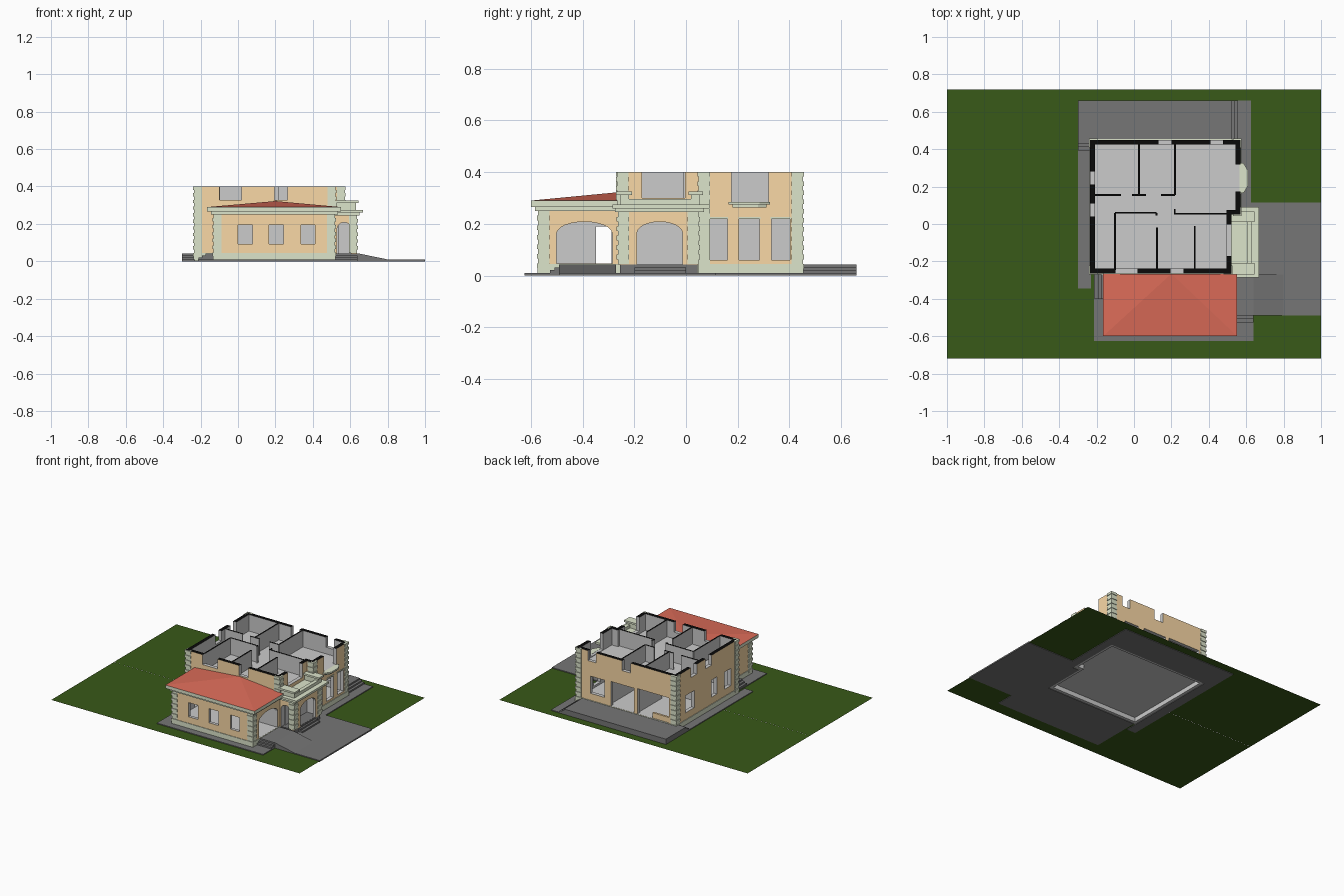
import bpy, bmesh, math
from mathutils import Vector

if "Cube" in bpy.data.objects:
    bpy.data.objects.remove(bpy.data.objects["Cube"])


def material(name, r, g, b):
    m = bpy.data.materials.new(name)
    m.diffuse_color = (r, g, b, 1)
    m.use_nodes = True
    m.node_tree.nodes["Principled BSDF"].inputs["Base Color"].default_value = m.diffuse_color
    return m


PLAIN = material("plain_grey", 1.0, 1.0, 0.98)
OCHRE = material("ochre_render", 0.95, 0.69, 0.38)
STONE = material("pale_stone", 0.72, 0.78, 0.6)
CUT = material("cut_black", 0.003, 0.003, 0.003)
PAVE = material("paving", 0.18, 0.18, 0.18)
GRASS = material("grass", 0.04, 0.1, 0.009)
TILE = material("roof_tile", 0.72, 0.15, 0.1)


def finish(bm, name, mats):
    bmesh.ops.recalc_face_normals(bm, faces=bm.faces[:])
    me = bpy.data.meshes.new(name)
    bm.to_mesh(me)
    bm.free()
    for m in mats:
        me.materials.append(m)
    ob = bpy.data.objects.new(name, me)
    bpy.context.collection.objects.link(ob)
    return ob


def add_prism(bm, lower, upper):
    """Closed prism between two matching loops of 3D points."""
    a = [bm.verts.new(p) for p in lower]
    b = [bm.verts.new(p) for p in upper]
    n = len(a)
    bm.faces.new(a[::-1])
    bm.faces.new(b)
    for i in range(n):
        j = (i + 1) % n
        bm.faces.new((a[i], a[j], b[j], b[i]))


def rect(x0, x1, y0, y1):
    return [(x0, y0), (x1, y0), (x1, y1), (x0, y1)]


def slab(bm, pts, z0, z1):
    add_prism(bm, [(x, y, z0) for x, y in pts], [(x, y, z1) for x, y in pts])


def boxes(name, items, mat, top=None):
    bm = bmesh.new()
    for x0, x1, y0, y1, z0, z1 in items:
        slab(bm, rect(x0, x1, y0, y1), z0, z1)
    bm.normal_update()
    if top:
        for f in bm.faces:
            f.material_index = int(f.normal.z > 0.5)
    return finish(bm, name, [mat, top] if top else [mat])


def inset(pts, t):
    """Inset an anticlockwise right-angled outline by t."""
    out = []
    for i, p in enumerate(pts):
        p, a, b = Vector(p), Vector(pts[i - 1]), Vector(pts[(i + 1) % len(pts)])
        d, e = (p - a).normalized(), (b - p).normalized()
        out.append(tuple(p + t * Vector((-d.y - e.y, d.x + e.x))))
    return out


def ring(name, outer, t, z0, z1, mats=(PLAIN, OCHRE, CUT)):
    """Wall ring: inside is slot 0, outside slot 1, top slot 2."""
    bm = bmesh.new()
    inner = inset(outer, t)
    o0, o1, i0, i1 = [[bm.verts.new((x, y, z)) for x, y in loop]
                      for loop, z in ((outer, z0), (outer, z1), (inner, z0), (inner, z1))]
    for k in range(len(outer)):
        j = (k + 1) % len(outer)
        for vs, m in (((o0[k], o0[j], o1[j], o1[k]), 1), ((i0[j], i0[k], i1[k], i1[j]), 0),
                      ((o1[k], o1[j], i1[j], i1[k]), 2), ((o0[j], o0[k], i0[k], i0[j]), 0)):
            bm.faces.new(vs).material_index = m
    return finish(bm, name, mats)


def cut(ob, openings):
    """Opening: axis crossed, depth range, span, height range, arch rise."""
    bm = bmesh.new()
    for axis, d0, d1, a0, a1, z0, z1, rise in openings:
        prof = [(a0, z0), (a1, z0)]
        n = 12 if rise else 1
        for i in range(n + 1):
            u = math.pi * i / n
            prof.append(((a0 + a1) / 2 + (a1 - a0) / 2 * math.cos(u), z1 - rise + rise * math.sin(u)))
        put = (lambda d: [(d, a, z) for a, z in prof]) if axis == 'x' else \
              (lambda d: [(a, d, z) for a, z in prof])
        add_prism(bm, put(d0), put(d1))
    c = finish(bm, ob.name + "_cutter", [PLAIN])
    c.hide_render = True
    c.hide_set(True)
    c.display_type = 'WIRE'
    mod = ob.modifiers.new("openings", 'BOOLEAN')
    mod.operation, mod.solver, mod.object = 'DIFFERENCE', 'EXACT', c


def quoins(name, corners):
    """Corner stones in courses, every second one set back; sx, sy point along the walls."""
    items = []
    for x, y, sx, sy, z0, z1 in corners:
        n = round((z1 - z0) / 0.018)
        h = (z1 - z0) / n
        for i in range(n):
            p = 0.006 if i % 2 else 0.0015
            ox, oy = x - sx * p, y - sy * p
            for px, py in ((x + sx * 0.042, y + sy * 0.008), (x + sx * 0.008, y + sy * 0.042)):
                items.append((*sorted((ox, px)), *sorted((oy, py)), z0 + i * h, z0 + (i + 1) * h))
    return boxes(name, items, STONE)


def steps(name, x0, x1, y0, y1, dx, dy, n=3, tread=0.018):
    items = []
    for i in range(n):
        g = tread * i
        items.append((x0 + min(dx, 0) * g, x1 + max(dx, 0) * g,
                      y0 + min(dy, 0) * g, y1 + max(dy, 0) * g, 0.002, 0.043 - 0.011 * i))
    return boxes(name, items, PAVE)


# Lawn (open under the house and paving) and paving around the house
bm = bmesh.new()
bm.faces.new([bm.verts.new((x, y, 0.004)) for x, y in
              [(-1, -0.72), (1, -0.72), (1, 0.72), (-1, 0.72), (-1, 0), (-0.235, 0),
               (-0.235, 0.45), (0.57, 0.45), (0.57, 0.05), (0.52, 0.05), (0.52, -0.265),
               (-0.235, -0.265), (-0.235, -0.001), (-1, -0.001)]])
finish(bm, "lawn", [GRASS])
boxes("paving", [(-0.3, 0.625, 0.445, 0.66, 0, 0.01), (-0.3, -0.23, -0.345, 0.445, 0, 0.01),
                 (0.565, 0.625, 0.115, 0.445, 0, 0.01), (0.565, 1, 0.05, 0.115, 0, 0.01),
                 (0.515, 1, -0.49, 0.05, 0, 0.01), (-0.215, 0.515, -0.625, -0.26, 0, 0.01),
                 (0.515, 0.64, -0.625, -0.49, 0, 0.01)], PAVE)
boxes("back_terrace", [(-0.3, 0.52, 0.445, 0.66, 0.002, 0.043)], PAVE)
steps("terrace_right_steps", 0.48, 0.52, 0.455, 0.66, 1, 0, 4)
steps("terrace_left_steps", -0.3, -0.236, 0.43, 0.45, 0, -1)
steps("entrance_steps", 0.52, 0.625, -0.2, 0.0, 1, 0)
boxes("entrance_floor", [(0.515, 0.63, -0.255, 0.045, 0.002, 0.042)], PAVE)
steps("garage_side_steps", 0.515, 0.64, -0.49, -0.27, 0, -1)
steps("side_door_steps", -0.175, -0.12, -0.4, -0.27, -1, 0)
bm = bmesh.new()
add_prism(bm, [(0.64, -0.49, 0.002), (0.8, -0.49, 0.01), (0.64, -0.49, 0.043)],
          [(0.64, -0.27, 0.002), (0.8, -0.27, 0.01), (0.64, -0.27, 0.043)])
finish(bm, "garage_ramp", [PAVE])

# Main house walls, open at the top
main = [(-0.235, -0.265), (0.52, -0.265), (0.52, 0.05), (0.57, 0.05), (0.57, 0.45), (-0.235, 0.45)]
house = ring("house_walls", main, 0.026, 0.004, 0.4)
cuts = [('y', -0.3, -0.2, a, b, 0.328, 0.45, 0) for a, b in ((-0.1, 0.02), (0.195, 0.265))]
cuts += [('y', 0.4, 0.5, a, b, 0.328, 0.45, 0) for a, b in ((0.13, 0.2), (0.41, 0.475))]
cuts += [('y', 0.4, 0.5, a, b, c, d, 0) for a, b, c, d in
         ((0.34, 0.455, 0.095, 0.22), (0.105, 0.29, 0.046, 0.225), (-0.18, 0.075, 0.046, 0.23))]
cuts += [('x', -0.26, -0.19, a, b, 0.328, 0.45, 0) for a, b in ((0.21, 0.28), (0.04, 0.11))]
cuts += [('x', -0.26, -0.19, a, b, 0.095, 0.22, 0) for a, b in ((0.24, 0.34), (-0.02, 0.045), (-0.18, -0.11))]
cuts += [('x', 0.53, 0.6, a, b, 0.06, 0.218, 0) for a, b in ((0.09, 0.16), (0.205, 0.285), (0.33, 0.402))]
cuts += [('x', 0.53, 0.6, 0.175, 0.318, 0.284, 0.45, 0), ('x', 0.48, 0.54, -0.17, -0.003, 0.3, 0.45, 0),
         ('x', 0.48, 0.54, -0.17, -0.03, 0.046, 0.19, 0)]
cut(house, cuts)
ring("house_plinth", inset(main, -0.004), 0.008, 0.003, 0.045, (STONE, STONE, STONE))
boxes("terrace_low_wall", [(-0.18, -0.04, 0.43, 0.445, 0.043, 0.085)], OCHRE)
for nm, z0, z1 in (("ground_floor", 0.036, 0.045), ("upper_floor", 0.266, 0.28)):
    bm = bmesh.new()
    slab(bm, inset(main, 0.024), z0, z1)
    finish(bm, nm, [PLAIN])

# Inner partitions
t = 0.005
vert = [(0.027, 0.155, 0.43), (0.22, 0.155, 0.43), (0.218, 0.055, 0.08), (0.12, 0.045, 0.06),
        (-0.102, -0.245, 0.06), (0.122, -0.245, -0.02), (0.325, -0.245, -0.01)]
horiz = [(0.155, -0.215, -0.07), (0.155, -0.01, 0.065), (0.155, 0.145, 0.22),
         (0.055, 0.215, 0.55), (0.06, -0.102, 0.12)]
boxes("partitions", [(x - t, x + t, a, b, 0.28, 0.4) for x, a, b in vert] +
      [(a, b, y - t, y + t, 0.28, 0.4) for y, a, b in horiz], PLAIN, CUT)
boxes("ground_partitions", [(0.085, 0.095, 0.155, 0.43, 0.04, 0.27), (0.31, 0.32, 0.055, 0.43, 0.04, 0.27),
                            (0.31, 0.55, 0.05, 0.06, 0.04, 0.27), (-0.107, 0.12, 0.055, 0.065, 0.04, 0.27),
                            (0.117, 0.127, -0.245, 0.06, 0.04, 0.27)], PLAIN)

# Front garage wing
wing_pts = rect(-0.13, 0.518, -0.57, -0.262)
wing = ring("wing_walls", wing_pts, 0.022, 0.008, 0.27)
cut(wing, [('y', -0.6, -0.53, a, b, 0.092, 0.195, 0) for a, b in ((0, 0.078), (0.165, 0.242), (0.337, 0.412))] +
    [('x', 0.48, 0.54, -0.5, -0.285, 0.046, 0.208, 0.045), ('x', -0.15, -0.1, -0.348, -0.288, 0.046, 0.19, 0)])
ring("wing_plinth", inset(wing_pts, -0.004), 0.008, 0.006, 0.045, (STONE, STONE, STONE))
boxes("wing_floor", [(-0.12, 0.51, -0.56, -0.267, 0.003, 0.044)], PLAIN)
boxes("wing_cornice", [(-0.145, 0.535, -0.583, -0.264, 0.25, 0.266),
                       (-0.165, 0.552, -0.6, -0.264, 0.266, 0.29)], STONE)

# Half-hipped tile roof leaning on the house
bm = bmesh.new()
eave = [bm.verts.new((x, y, 0.29)) for x, y in rect(-0.165, 0.552, -0.6, -0.266)]
apex = bm.verts.new((0.2, -0.266, 0.322))
bm.faces.new(eave[::-1])
for i in range(4):
    bm.faces.new((eave[i], eave[(i + 1) % 4], apex))
finish(bm, "wing_roof", [TILE])

# Entrance porch with canopy and parapet
porch = ring("porch_walls", rect(0.515, 0.635, -0.262, 0.048), 0.022, 0.042, 0.25)
cut(porch, [('x', 0.6, 0.66, -0.19, -0.013, 0.03, 0.208, 0.045),
            ('y', -0.3, -0.22, 0.53, 0.605, 0.03, 0.208, 0.035)])
boxes("porch_canopy", [(0.515, 0.65, -0.275, 0.07, 0.245, 0.26), (0.515, 0.668, -0.285, 0.09, 0.26, 0.275)], STONE)
boxes("porch_parapet", [(0.515, 0.632, -0.255, -0.22, 0.275, 0.312), (0.515, 0.632, 0.02, 0.055, 0.275, 0.312),
                        (0.605, 0.632, -0.23, 0.03, 0.275, 0.297),
                        (0.515, 0.645, -0.27, -0.208, 0.312, 0.325),
                        (0.515, 0.645, 0.01, 0.066, 0.312, 0.325)], STONE)

# Bay balcony on the right wall
bm = bmesh.new()
for w, d, z0, z1 in ((0.08, 0.04, 0.274, 0.285), (0.066, 0.028, 0.263, 0.274)):
    slab(bm, [(0.565, 0.245 - w), (0.57 + d * 0.4, 0.245 - w), (0.57 + d, 0.245 - w * 0.5),
              (0.57 + d, 0.245 + w * 0.5), (0.57 + d * 0.4, 0.245 + w), (0.565, 0.245 + w)], z0, z1)
finish(bm, "bay_balcony", [STONE])
boxes("window_heads", [(0.565, 0.573, a - 0.003, b + 0.003, 0.218, 0.227)
                       for a, b in ((0.09, 0.16), (0.205, 0.285), (0.33, 0.402))], STONE)

# Corner stones
quoins("house_quoins", [(-0.235, -0.265, 1, 1, 0.01, 0.4), (-0.235, 0.45, 1, -1, 0.01, 0.4),
                        (0.57, 0.45, -1, -1, 0.01, 0.4), (0.57, 0.05, -1, 1, 0.045, 0.4),
                        (0.52, -0.265, -1, 1, 0.275, 0.4)])
quoins("wing_quoins", [(-0.13, -0.57, 1, 1, 0.01, 0.25), (0.518, -0.57, -1, 1, 0.01, 0.25)])
quoins("porch_quoins", [(0.635, -0.262, -1, 1, 0.045, 0.245), (0.635, 0.048, -1, -1, 0.045, 0.245)])
